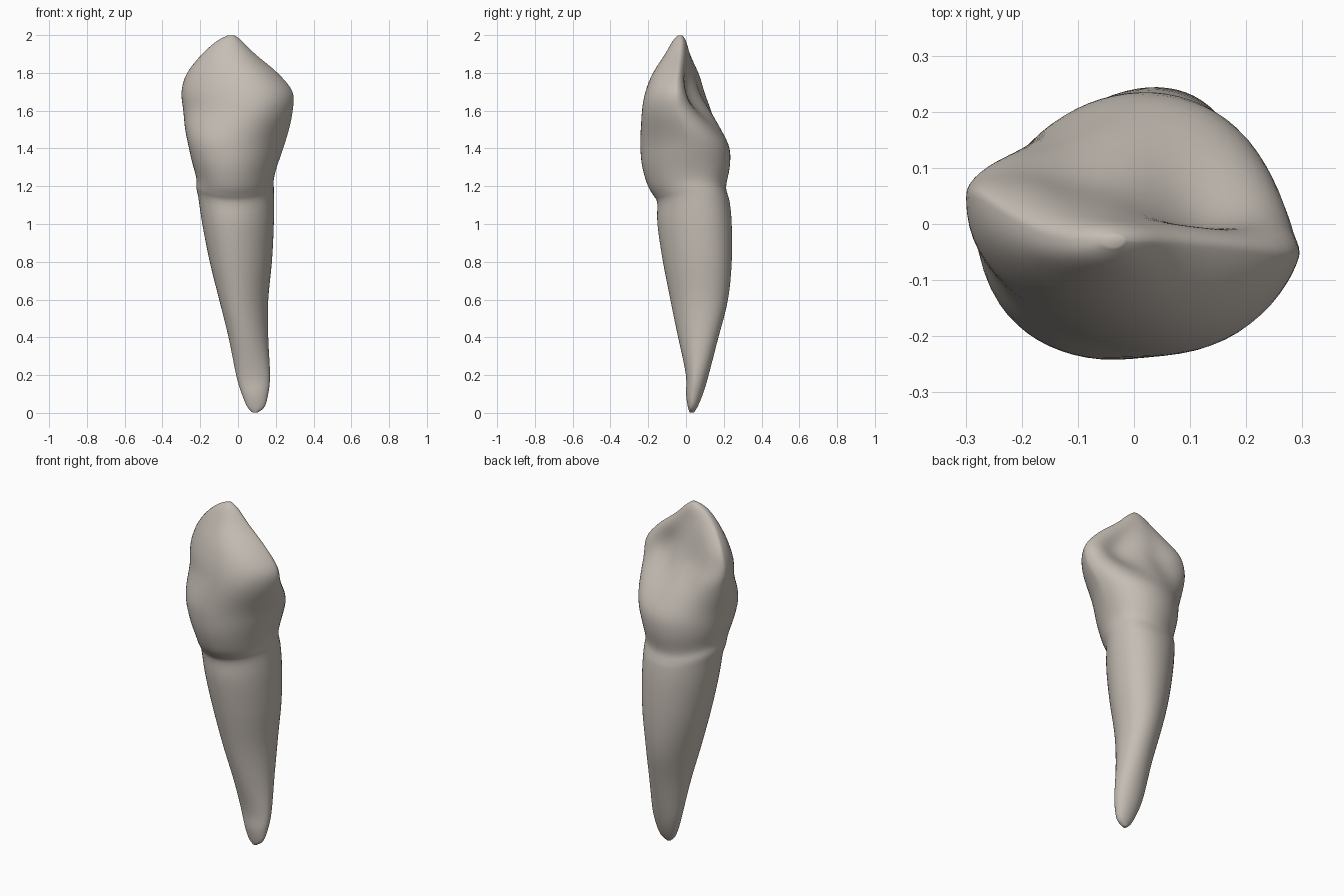
import bpy
import math

default = bpy.data.objects.get("Cube")
if default:
    bpy.data.objects.remove(default)

SIDES = 64   # points around each section
STEPS = 4    # rings between profile stations

# Profile stations in hundredths: height, min x, max x, front y, back y, middle y
STATIONS = [
    (0, 8, 10, 2, 4, 3),
    (3, 5, 14, 1, 6, 3),
    (10, 2, 16, 0, 9, 4),
    (20, -1, 17, 0, 12, 5),
    (40, -5, 16, -4, 17, 6),
    (60, -10, 16, -8, 22, 6),
    (80, -15, 18, -12, 24, 6),
    (100, -19, 19, -15, 24, 5),
    (111, -21, 19, -15, 23, 4),
    (115, -22, 19, -17, 22, 3),
    (120, -22, 19, -20, 21, 2),
    (130, -24, 21, -23, 23, 1),
    (140, -26, 24, -24, 23, 0),
    (150, -28, 27, -24, 19, 0),
    (160, -29, 29, -23, 14, 0),
    (170, -30, 29, -21, 9, 0),
    (180, -27, 21, -17, 5, 0),
    (190, -19, 9, -11, 2, -2),
    (197, -11, 2, -7, 0, -3),
    (200, -5, -2, -4, -2, -3),
]


def spline(a, b, c, d, t):
    """Catmull-Rom blend between b and c."""
    return 0.5 * (2 * b + (c - a) * t + (2 * a - 5 * b + 4 * c - d) * t * t
                  + (3 * b - a - 3 * c + d) * t ** 3)


def bell(value, centre, width):
    return math.exp(-((value - centre) / width) ** 2)


def smooth(low, high, value):
    t = min(max((value - low) / (high - low), 0), 1)
    return t * t * (3 - 2 * t)


def section(z, left, right, front, back, middle):
    """One horizontal ring: a skewed oval with hollows in the rear crown."""
    ring = []
    crown = smooth(1.15, 1.5, z)
    # Root and neck twist one way, the biting edge the other
    skew = 0.08 * smooth(1.4, 1.65, z) - 0.03 * smooth(0.1, 0.6, z)
    skew *= 1 - smooth(1.75, 1.98, z)
    hollow = 0.065 * bell(z, 1.68, 0.13)
    for i in range(SIDES):
        angle = 2 * math.pi * i / SIDES
        u, s = math.cos(angle), math.sin(angle)
        x = (left + right) / 2 + u * (right - left) / 2
        y = middle - skew * u
        if s < 0:
            # Front is flatter towards the left shoulder, fuller on the right
            power = 1 + crown * (0.4 * max(u, 0) + 0.15 * min(u, 0))
            y -= (middle - front) * abs(s) ** power
        else:
            y += (back - middle) * s ** 0.95
            y -= hollow * (bell(u, 0.4, 0.36) + 0.4 * bell(u, -0.3, 0.28))
        # Neck line rises at the sides
        lift = 0.04 * u * u * bell(z, 1.18, 0.12)
        ring.append((x, y, z + lift))
    return ring


# Loft the rings from root tip to cusp
rings = []
last = len(STATIONS) - 1
for k in range(last):
    near = [STATIONS[min(max(k + j, 0), last)] for j in (-1, 0, 1, 2)]
    for n in range(STEPS):
        rings.append(section(*[spline(*col, n / STEPS) / 100 for col in zip(*near)]))
rings.append(section(*[v / 100 for v in STATIONS[last]]))

verts = [p for ring in rings for p in ring]
faces = []
for r in range(len(rings) - 1):
    for i in range(SIDES):
        j = (i + 1) % SIDES
        a, b = r * SIDES, (r + 1) * SIDES
        faces.append((a + i, a + j, b + j, b + i))
top = (len(rings) - 1) * SIDES
faces.append(tuple(reversed(range(SIDES))))
faces.append(tuple(range(top, top + SIDES)))

mesh = bpy.data.meshes.new("tooth")
mesh.from_pydata(verts, [], faces)
mesh.update()
tooth = bpy.data.objects.new("tooth", mesh)
bpy.context.collection.objects.link(tooth)

# Ivory material
ivory = bpy.data.materials.new("warm_ivory")
ivory.use_nodes = True
ivory.diffuse_color = (0.56, 0.51, 0.46, 1)
ivory.node_tree.nodes["Principled BSDF"].inputs["Base Color"].default_value = ivory.diffuse_color
mesh.materials.append(ivory)

# Soften the loft and shade it smooth
relax = tooth.modifiers.new("relax", 'SMOOTH')
relax.factor = 0.5
relax.iterations = 3
for polygon in mesh.polygons:
    polygon.use_smooth = True
